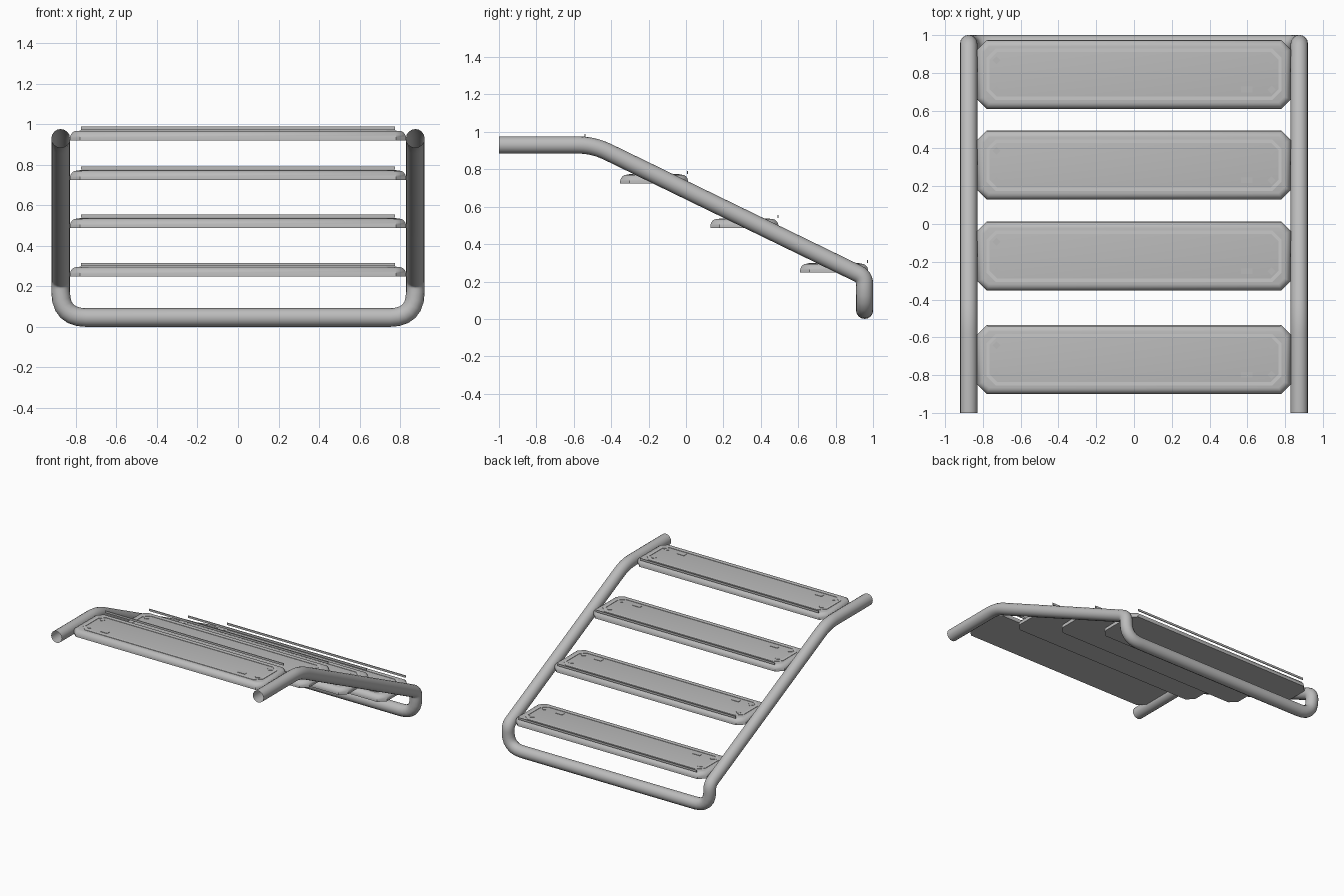
import bpy, bmesh, math
from mathutils import Vector

if "Cube" in bpy.data.objects:
    bpy.data.objects.remove(bpy.data.objects["Cube"])


def material(name, v):
    m = bpy.data.materials.new(name)
    m.diffuse_color = (v, v, v, 1)
    m.use_nodes = True
    m.node_tree.nodes["Principled BSDF"].inputs["Base Color"].default_value = m.diffuse_color
    return m


STEEL = material("grey_steel", 0.5)
TRIM = material("light_grey_trim", 0.58)


def add_object(name, bm, mat, smooth=False):
    me = bpy.data.meshes.new(name)
    bm.normal_update()
    bm.to_mesh(me)
    bm.free()
    ob = bpy.data.objects.new(name, me)
    bpy.context.collection.objects.link(ob)
    me.materials.append(mat)
    if smooth:
        bpy.ops.object.select_all(action='DESELECT')
        ob.select_set(True)
        bpy.context.view_layer.objects.active = ob
        bpy.ops.object.shade_smooth_by_angle(angle=math.radians(40))
    return ob


def fillet(corners, trims, n=6):
    """Path through corners, each rounded over its trim length."""
    out = [corners[0]]
    for i in range(1, len(corners) - 1):
        p, t = corners[i], trims[i - 1]
        a = p + (corners[i - 1] - p).normalized() * t
        b = p + (corners[i + 1] - p).normalized() * t
        for k in range(n + 1):
            u = k / n
            out.append(a * (1 - u) ** 2 + p * 2 * u * (1 - u) + b * u * u)
    out.append(corners[-1])
    return out


# Bent tube frame: two handles, sloping rails, lower crossbar
X, Y, Z = 0.875, 0.955, 0.046
half = [(-1.0, 0.93), (-0.495, 0.93), (Y, 0.225), (Y, Z)]
corners = [Vector((-X, y, z)) for y, z in half]
corners += [Vector((X, y, z)) for y, z in reversed(half)]
path = fillet(corners, [0.085, 0.04, 0.125, 0.125, 0.04, 0.085])
cu = bpy.data.curves.new("frame_path", 'CURVE')
cu.dimensions = '3D'
cu.bevel_depth = 0.046
cu.bevel_resolution = 6
sp = cu.splines.new('POLY')
sp.points.add(len(path) - 1)
for pt, co in zip(sp.points, path):
    pt.co = (*co, 1)
tmp = bpy.data.objects.new("frame_path", cu)
bpy.context.collection.objects.link(tmp)
bm = bmesh.new()
bm.from_mesh(bpy.data.meshes.new_from_object(tmp.evaluated_get(bpy.context.evaluated_depsgraph_get())))
bpy.data.objects.remove(tmp)
bmesh.ops.recalc_face_normals(bm, faces=bm.faces)
add_object("tube_frame", bm, STEEL, True)


def octagon(bm, hx, hy, c, yc, z):
    pts = [(hx, -hy + c), (hx, hy - c), (hx - c, hy), (-hx + c, hy),
           (-hx, hy - c), (-hx, -hy + c), (-hx + c, -hy), (hx - c, -hy)]
    return [bm.verts.new((x, y + yc, z)) for x, y in pts]


def bridge(bm, a, b):
    for i in range(len(a)):
        j = (i + 1) % len(a)
        bm.faces.new((a[i], a[j], b[j], b[i]))


def box(bm, x, y, z, sx, sy, sz, turn=0.0):
    vs = bmesh.ops.create_cube(bm, size=1)['verts']
    ca, sa = math.cos(turn), math.sin(turn)
    for v in vs:
        px, py = v.co.x * sx, v.co.y * sy
        v.co = (x + px * ca - py * sa, y + px * sa + py * ca, z + v.co.z * sz)


for n, (y0, z0) in enumerate([(-0.90, 0.92), (-0.352, 0.724), (0.13, 0.487), (0.61, 0.248)], 1):
    hy = 0.182
    yc, top = y0 + hy, z0 + 0.047

    # Tread slab with chamfered corners and rounded upper edge
    bm = bmesh.new()
    rings = [octagon(bm, 0.83 - d, hy - d, 0.05 - 0.586 * d, yc, z0 + h)
             for d, h in [(0, 0), (0, 0.014), (0.004, 0.027), (0.012, 0.038), (0.022, 0.045), (0.034, 0.047)]]
    for a, b in zip(rings, rings[1:]):
        bridge(bm, a, b)
    bm.faces.new(rings[0][::-1])
    bm.faces.new(rings[-1])
    add_object(f"tread_{n}", bm, STEEL, True)

    # Raised octagonal trim ring
    bm = bmesh.new()
    spec = [(0, -0.002), (0, 0.003), (0.018, 0.003), (0.018, -0.002)]
    rings = [octagon(bm, 0.782 - d, 0.136 - d, 0.05 - 0.586 * d, yc, top + h) for d, h in spec]
    for a, b in zip(rings, rings[1:]):
        bridge(bm, a, b)
    add_object(f"trim_ring_{n}", bm, TRIM)

    # Corner studs and front tabs
    bm = bmesh.new()
    for s in (-1, 1):
        for dy in (-0.08, 0.076):
            box(bm, s * 0.728, yc + dy, top, 0.03, 0.03, 0.006, math.pi / 4)
        box(bm, s * 0.597, yc - 0.08, top, 0.062, 0.03, 0.006)
    add_object(f"studs_and_tabs_{n}", bm, STEEL)

    # Thin lip strip above the rear edge
    bm = bmesh.new()
    box(bm, 0, yc + hy - 0.003, top + 0.013, 1.55, 0.006, 0.016)
    add_object(f"rear_strip_{n}", bm, STEEL)
